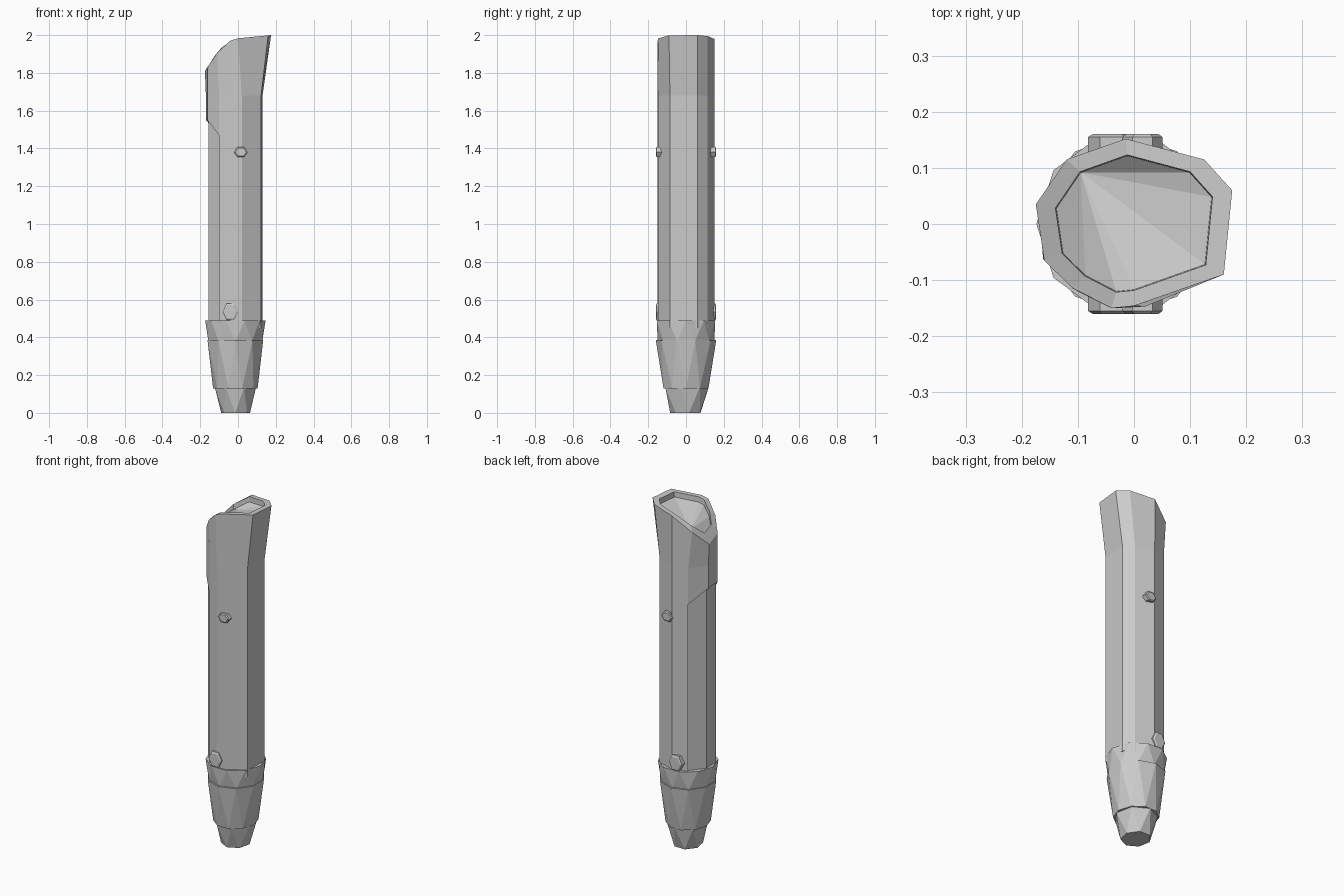
import bpy, bmesh, math

if "Cube" in bpy.data.objects:
    bpy.data.objects.remove(bpy.data.objects["Cube"], do_unlink=True)

grey = bpy.data.materials.new("plain grey")
grey.use_nodes = True
COLOUR = (0.6, 0.6, 0.6, 1)
grey.diffuse_color = COLOUR
grey.node_tree.nodes["Principled BSDF"].inputs["Base Color"].default_value = COLOUR


def finish(bm, name):
    bmesh.ops.recalc_face_normals(bm, faces=bm.faces)
    mesh = bpy.data.meshes.new(name)
    bm.to_mesh(mesh)
    bm.free()
    mesh.materials.append(grey)
    obj = bpy.data.objects.new(name, mesh)
    bpy.context.collection.objects.link(obj)
    return obj


def add_ring(bm, points):
    return [bm.verts.new(p) for p in points]


def bridge(bm, a, b, skip=()):
    n = len(a)
    for i in range(n):
        if i not in skip:
            j = (i + 1) % n
            bm.faces.new((a[i], a[j], b[j], b[i]))


def faceted_band(name, cx, sides, z0, rx0, ry0, z1, rx1, ry1, turn=0.0):
    """Closed band whose two rings are half a step apart, joined by triangles."""
    bm = bmesh.new()
    step = 2 * math.pi / sides

    def circle(z, rx, ry, t):
        return add_ring(bm, [(cx + rx * math.cos(i * step + t),
                              ry * math.sin(i * step + t), z) for i in range(sides)])
    low = circle(z0, rx0, ry0, turn)
    high = circle(z1, rx1, ry1, turn + step / 2)
    for i in range(sides):
        j = (i + 1) % sides
        bm.faces.new((low[i], low[j], high[i]))
        bm.faces.new((low[j], high[j], high[i]))
    bm.faces.new(low[::-1])
    bm.faces.new(high)
    return finish(bm, name)


def rim_height(x):
    """Slanted mouth profile, low on -x and high on +x."""
    pts = [(-0.175, 1.81), (-0.12, 1.895), (-0.06, 1.965), (0, 1.983), (0.175, 2.0)]
    for (x0, z0), (x1, z1) in zip(pts, pts[1:]):
        if x <= x1:
            return z0 + (z1 - z0) * (x - x0) / (x1 - x0)
    return pts[-1][1]


# Cross-sections of the handle
BODY = [(0.122, -0.085), (0.13, 0.062), (0.09, 0.115), (-0.015, 0.15), (-0.10, 0.122),
        (-0.17, 0.035), (-0.162, -0.062), (-0.10, -0.12), (-0.035, -0.15), (0.02, -0.147)]
MOUTH = [(0.16, -0.09), (0.175, 0.06), (0.125, 0.115), (-0.015, 0.152), (-0.12, 0.115),
         (-0.175, 0.035), (-0.16, -0.065), (-0.11, -0.114), (-0.04, -0.15), (0.0, -0.146)]
PANEL_SIDES = (4, 5, 6)

# Outer shell: open on the -x side below the head, with a recessed mouth
bm = bmesh.new()
bottom = add_ring(bm, [(x, y, 0.45) for x, y in BODY])
step_ring = add_ring(bm, [(x, y, 1.55 if x < -0.11 else 1.47) for x, y in BODY])
neck = add_ring(bm, [(x, y, 1.68) for x, y in BODY])
rim = add_ring(bm, [(x, y, rim_height(x)) for x, y in MOUTH])
inner = add_ring(bm, [(x * 0.8, y * 0.81, rim_height(x * 0.8)) for x, y in MOUTH])
floor = add_ring(bm, [(x * 0.79, y * 0.8, rim_height(x * 0.8) - 0.03) for x, y in MOUTH])
bridge(bm, bottom, step_ring, PANEL_SIDES)
for a, b in ((step_ring, neck), (neck, rim), (rim, inner), (inner, floor)):
    bridge(bm, a, b)
for k in range(5, 13):
    bm.faces.new((floor[4], floor[k % 10], floor[(k + 1) % 10]))
bmesh.ops.delete(bm, geom=[v for v in bm.verts if not v.link_faces], context='VERTS')
# Turn the open edge inwards to give the shell thickness
edge = [e for e in bm.edges if e.is_boundary]
turned = bmesh.ops.extrude_edge_only(bm, edges=edge)["geom"]
for v in turned:
    if isinstance(v, bmesh.types.BMVert):
        v.co.x *= 0.86
        v.co.y *= 0.86
finish(bm, "outer_shell")

# Inner core, showing as the sunken panel on the -x side
bm = bmesh.new()
core = [(max(x, -0.155) * (1 if x < -0.11 else 0.93), y * 0.95) for x, y in BODY]
low = add_ring(bm, [(x, y, 0.45) for x, y in core])
high = add_ring(bm, [(x, y, 1.6) for x, y in core])
bridge(bm, low, high)
bm.faces.new(low[::-1])
bm.faces.new(high)
finish(bm, "inner_core")

# Collar, tapered sleeve and end tip
faceted_band("collar", -0.014, 10, 0.38, 0.15, 0.15, 0.49, 0.16, 0.163, math.pi / 10)
faceted_band("tapered_sleeve", -0.014, 10, 0.13, 0.118, 0.125, 0.385, 0.155, 0.16, 0)
faceted_band("end_tip", -0.013, 7, 0.0, 0.078, 0.084, 0.135, 0.112, 0.12, 0.2)


def stud(name, x, z, radius, side, sides=6, height=1.0):
    """Small flat-ended stud standing out of the front or back."""
    bm = bmesh.new()
    rings = []
    for y, r in ((0.12, radius), (0.155, radius), (0.16, radius * 0.8)):
        rings.append(add_ring(bm, [
            (x + r * math.cos(2 * math.pi * i / sides), side * y,
             z + height * r * math.sin(2 * math.pi * i / sides)) for i in range(sides)]))
    bridge(bm, rings[0], rings[1])
    bridge(bm, rings[1], rings[2])
    bm.faces.new(rings[2])
    bm.faces.new(rings[0][::-1])
    finish(bm, name)


# Studs on the front and back
for side, label in ((-1, "front"), (1, "back")):
    stud(label + "_upper_stud", 0.015, 1.38, 0.036, side, height=0.85)
    stud(label + "_lower_stud", -0.04, 0.535, 0.042, side, sides=6, height=1.2)
